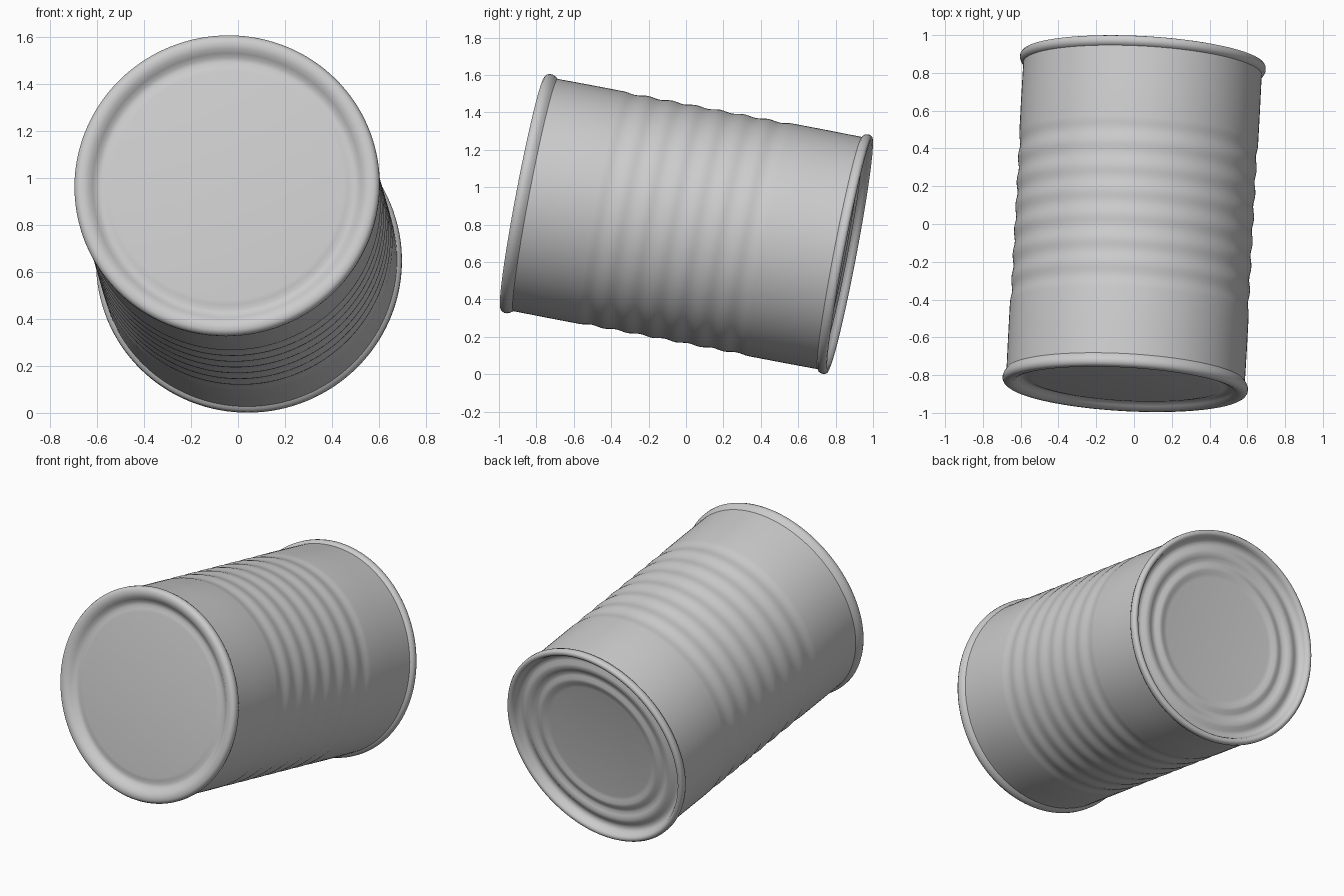
import bpy, bmesh, math
from mathutils import Vector, Matrix

if "Cube" in bpy.data.objects:
    bpy.data.objects.remove(bpy.data.objects["Cube"])

SEGMENTS = 128
CENTRE = Vector((0.0, 0.0, 0.805))
AXIS = Vector((0.095, 1.73, -0.33)).normalized()   # points from front end to back end
PLACE = Matrix.Translation(CENTRE) @ AXIS.to_track_quat('Z', 'Y').to_matrix().to_4x4()


def lathe(name, profile):
    """Spin (radius, position along axis) points around the can's axis."""
    bm = bmesh.new()
    rings = []
    for r, h in profile:
        if r == 0:
            rings.append([bm.verts.new((0, 0, h))] * SEGMENTS)
            continue
        rings.append([bm.verts.new((r * math.cos(2 * math.pi * i / SEGMENTS),
                                    r * math.sin(2 * math.pi * i / SEGMENTS), h))
                      for i in range(SEGMENTS)])
    for a, b in zip(rings, rings[1:]):
        for i in range(SEGMENTS):
            j = (i + 1) % SEGMENTS
            bm.faces.new(dict.fromkeys((a[i], a[j], b[j], b[i])))
    bmesh.ops.recalc_face_normals(bm, faces=bm.faces)
    mesh = bpy.data.meshes.new(name)
    bm.to_mesh(mesh)
    bm.free()
    obj = bpy.data.objects.new(name, mesh)
    bpy.context.collection.objects.link(obj)
    obj.matrix_world = PLACE
    bpy.ops.object.select_all(action='DESELECT')
    obj.select_set(True)
    bpy.context.view_layer.objects.active = obj
    bpy.ops.object.shade_smooth_by_angle(angle=math.radians(50))
    return obj


# Side wall with seven shallow ribs around the middle
RIBS, SPAN = 7, 0.46
wall = [(0.632, -0.82), (0.633, -0.65)]
for k in range(RIBS * 8 + 1):
    t = k / (RIBS * 8)
    wall.append((0.633 - 0.004 * (1 - math.cos(2 * math.pi * RIBS * t)), -SPAN + 2 * SPAN * t))
wall += [(0.633, 0.65), (0.632, 0.84)]
lathe("can_wall", wall)

# Front end: broad rounded rim around a shallow flat lid
lathe("front_lid", [
    (0.632, -0.82), (0.643, -0.835), (0.650, -0.852), (0.650, -0.868),
    (0.643, -0.882), (0.630, -0.890), (0.610, -0.891), (0.590, -0.885),
    (0.572, -0.870), (0.555, -0.855), (0.535, -0.851), (0.515, -0.857),
    (0.495, -0.860), (0.0, -0.860)])

# Back end: narrow seam rim around a sunken lid with concentric rings
lathe("back_lid", [
    (0.632, 0.84), (0.645, 0.848), (0.651, 0.862), (0.651, 0.880),
    (0.643, 0.891), (0.630, 0.894), (0.617, 0.888), (0.608, 0.870),
    (0.600, 0.848), (0.580, 0.838), (0.560, 0.840), (0.540, 0.852),
    (0.515, 0.854), (0.495, 0.845), (0.475, 0.835), (0.455, 0.837),
    (0.435, 0.847), (0.415, 0.847), (0.395, 0.837), (0.370, 0.834),
    (0.0, 0.834)])
